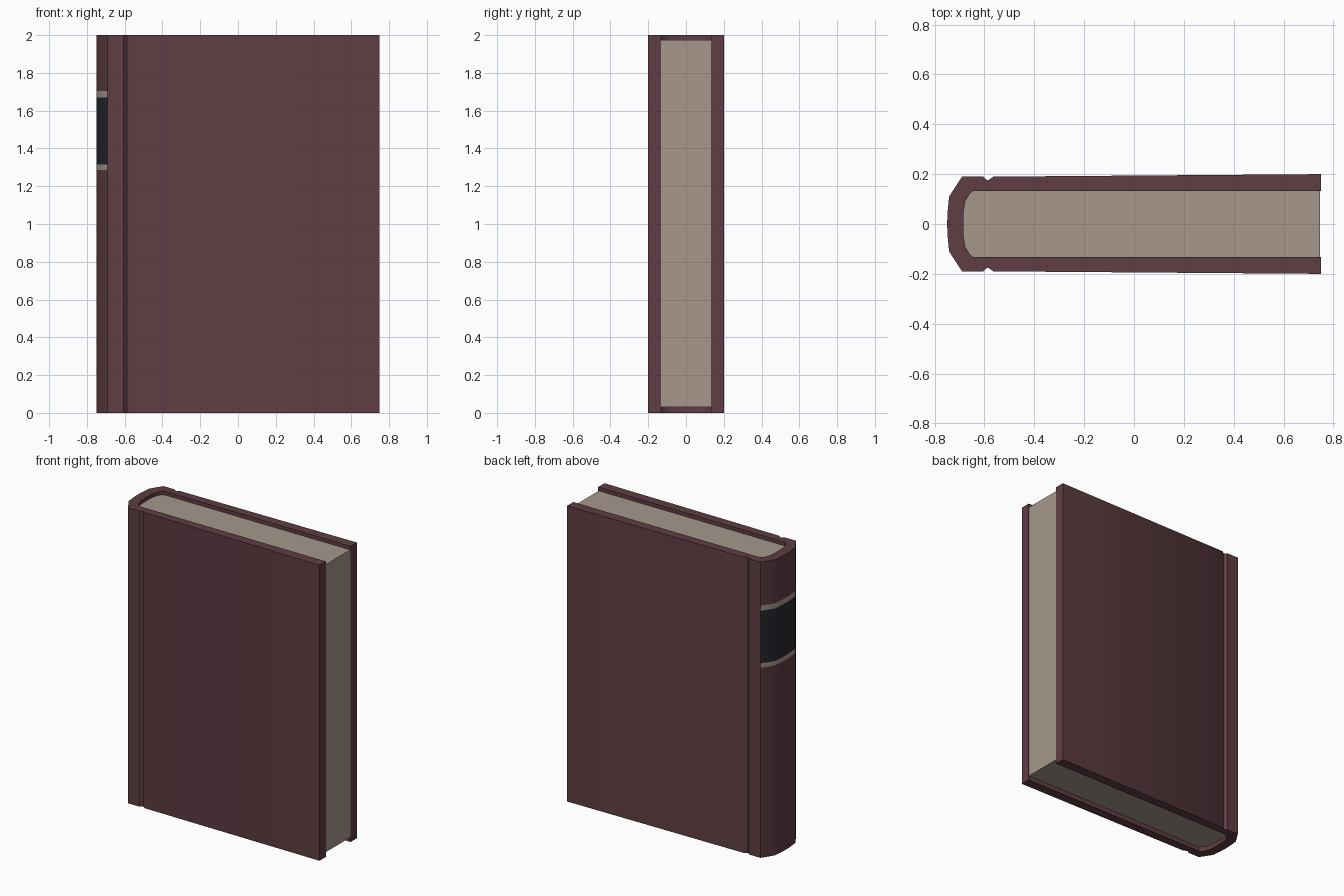
import bpy, bmesh, math

if "Cube" in bpy.data.objects:
    bpy.data.objects.remove(bpy.data.objects["Cube"])


def material(name, rgb):
    m = bpy.data.materials.new(name)
    m.diffuse_color = (*rgb, 1)
    m.use_nodes = True
    m.node_tree.nodes["Principled BSDF"].inputs["Base Color"].default_value = m.diffuse_color
    return m


maroon = material("maroon cloth", (0.112, 0.047, 0.056))
paper = material("aged paper", (0.385, 0.315, 0.262))
navy = material("dark label", (0.020, 0.021, 0.028))


def mirrored(half):
    """Continue a +y half outline round the spine onto the -y side."""
    return half + [(x, -y) for x, y in reversed(half) if y > 0]


def extrude_outline(name, outline, levels, mats, rule=lambda c: 0):
    """Stack one xy outline through several heights, colouring walls by rule."""
    bm = bmesh.new()
    rings = [[bm.verts.new((x, y, z)) for x, y in outline] for z in levels]
    n = len(outline)
    for low, high in zip(rings, rings[1:]):
        for i in range(n):
            j = (i + 1) % n
            f = bm.faces.new((low[i], low[j], high[j], high[i]))
            f.material_index = rule(f.calc_center_median())
    bm.faces.new(rings[-1])
    bm.faces.new(rings[0][::-1])
    bmesh.ops.recalc_face_normals(bm, faces=bm.faces)
    me = bpy.data.meshes.new(name)
    bm.to_mesh(me)
    bm.free()
    for m in mats:
        me.materials.append(m)
    ob = bpy.data.objects.new(name, me)
    bpy.context.collection.objects.link(ob)
    bpy.ops.object.select_all(action='DESELECT')
    ob.select_set(True)
    bpy.context.view_layer.objects.active = ob
    bpy.ops.object.shade_smooth_by_angle(angle=math.radians(40))
    return ob


# Outlines from fore-edge to spine: outer with hinge groove, inner rounded
outer = mirrored([(0.75, 0.20), (-0.565, 0.19), (-0.587, 0.174), (-0.605, 0.19),
                  (-0.69, 0.19), (-0.742, 0.11), (-0.748, 0.05), (-0.75, 0)])
inner = mirrored([(0.75, 0.133), (-0.645, 0.133), (-0.66, 0.12), (-0.677, 0.09),
                  (-0.684, 0.05), (-0.685, 0)])


# Spine label: dark panel between two pale bands
def label_rule(c):
    if c.x > -0.69 or not 1.285 < c.z < 1.705:
        return 0
    return 2 if 1.315 < c.z < 1.67 else 1


extrude_outline("cover", outer + inner[::-1],
                [0, 1.285, 1.315, 1.67, 1.705, 2], [maroon, paper, navy], label_rule)

# Page block, slightly shorter than the cover
pages = [(min(x, 0.747), y) for x, y in inner]
extrude_outline("page_block", pages, [0.03, 1.975], [paper])
